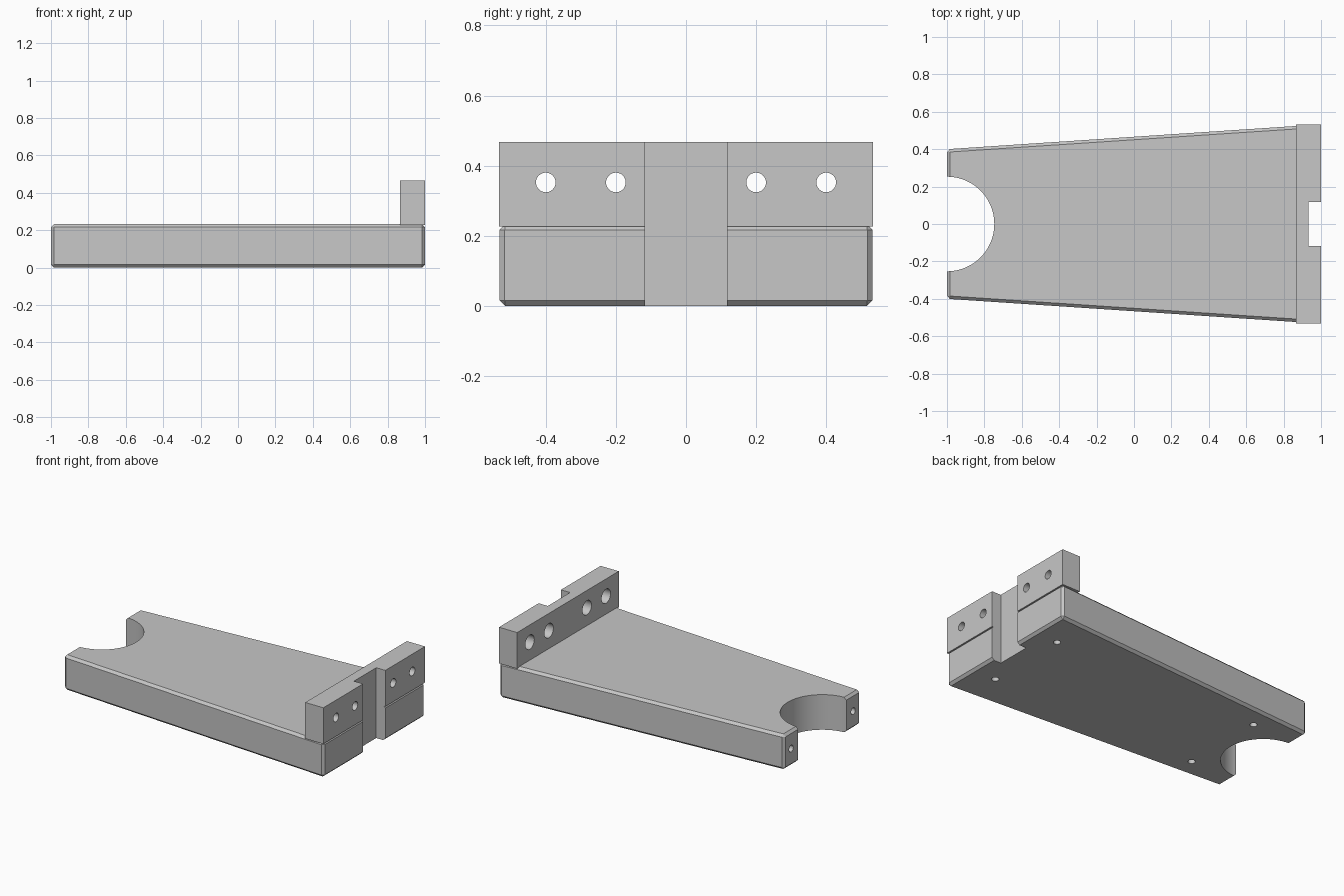
import bpy, bmesh, math
from mathutils import Matrix, Vector

cube = bpy.data.objects.get("Cube")
if cube:
    bpy.data.objects.remove(cube, do_unlink=True)

LENGTH, BODY_H, TOTAL_H = 2.0, 0.233, 0.467
HALF = LENGTH / 2
NARROW, WIDE = 0.4, 0.533      # half widths of the two ends
CHAMFER = 0.016

grey = bpy.data.materials.new("plain_grey")
grey.use_nodes = True
colour = (0.57, 0.57, 0.57, 1)
grey.diffuse_color = colour
grey.node_tree.nodes["Principled BSDF"].inputs["Base Color"].default_value = colour


def make_object(name, bm):
    bmesh.ops.recalc_face_normals(bm, faces=bm.faces)
    mesh = bpy.data.meshes.new(name)
    bm.to_mesh(mesh)
    bm.free()
    mesh.materials.append(grey)
    obj = bpy.data.objects.new(name, mesh)
    bpy.context.collection.objects.link(obj)
    return obj


def prism(name, outline, z0, z1, chamfer=0):
    bm = bmesh.new()
    base = bm.faces.new([bm.verts.new((x, y, z0)) for x, y in outline])
    top = bmesh.ops.extrude_face_region(bm, geom=[base])["geom"]
    verts = [v for v in top if isinstance(v, bmesh.types.BMVert)]
    bmesh.ops.translate(bm, verts=verts, vec=(0, 0, z1 - z0))
    if chamfer:
        bmesh.ops.bevel(bm, geom=bm.edges[:], offset=chamfer, segments=1,
                        affect='EDGES')
    return make_object(name, bm)


def box(name, x0, x1, half_y, z0, z1):
    return prism(name, [(x0, -half_y), (x1, -half_y), (x1, half_y), (x0, half_y)], z0, z1)


def rod(name, start, end, radius, sides=32):
    start, end = Vector(start), Vector(end)
    axis = end - start
    turn = axis.to_track_quat('Z', 'Y').to_matrix().to_4x4()
    bm = bmesh.new()
    bmesh.ops.create_cone(bm, cap_ends=True, segments=sides, radius1=radius,
                          radius2=radius, depth=axis.length,
                          matrix=Matrix.Translation((start + end) / 2) @ turn)
    return make_object(name, bm)


def cut(target, cutter):
    cutter.hide_render = True
    mod = target.modifiers.new("cut", 'BOOLEAN')
    mod.operation = 'DIFFERENCE'
    mod.solver = 'EXACT'
    mod.object = cutter
    bpy.context.view_layer.objects.active = target
    bpy.ops.object.modifier_apply(modifier=mod.name)
    bpy.data.objects.remove(cutter, do_unlink=True)


# Tapered base plate with chamfered edges
base = prism("tapered_base", [(-HALF, -NARROW), (HALF, -WIDE), (HALF, WIDE), (-HALF, NARROW)],
             0, BODY_H, CHAMFER)

# Upright mounting bar across the wide end
bar = box("mounting_bar", HALF - 0.133, HALF, WIDE, 0.227, TOTAL_H)

# Vertical slot through the middle of the wide end
for part in (base, bar):
    cut(part, box("slot_cutter", HALF - 0.067, HALF + 0.1, 0.117, -0.1, 0.6))

# Half-round notch in the narrow end
cut(base, rod("notch_cutter", (-HALF, 0, -0.1), (-HALF, 0, 0.4), 0.253, 96))

for side in (-1, 1):
    # Blind holes in the underside and in the narrow end
    for x in (-0.685, 0.835):
        cut(base, rod("foot_hole_cutter", (x, side * 0.285, -0.1), (x, side * 0.285, 0.13), 0.022))
    cut(base, rod("end_hole_cutter", (-1.1, side * 0.325, 0.117), (-0.8, side * 0.325, 0.117), 0.022))
    # Counterbored through holes in the bar
    for y in (0.2 * side, 0.4 * side):
        cut(bar, rod("bolt_hole_cutter", (0.8, y, 0.352), (1.1, y, 0.352), 0.028))
        cut(bar, rod("counterbore_cutter", (0.8, y, 0.352), (0.933, y, 0.352), 0.047))

# Smooth the round walls, keep the edges sharp
bpy.ops.object.select_all(action='DESELECT')
for part in (base, bar):
    part.select_set(True)
bpy.context.view_layer.objects.active = base
bpy.ops.object.shade_smooth_by_angle(angle=math.radians(30))
